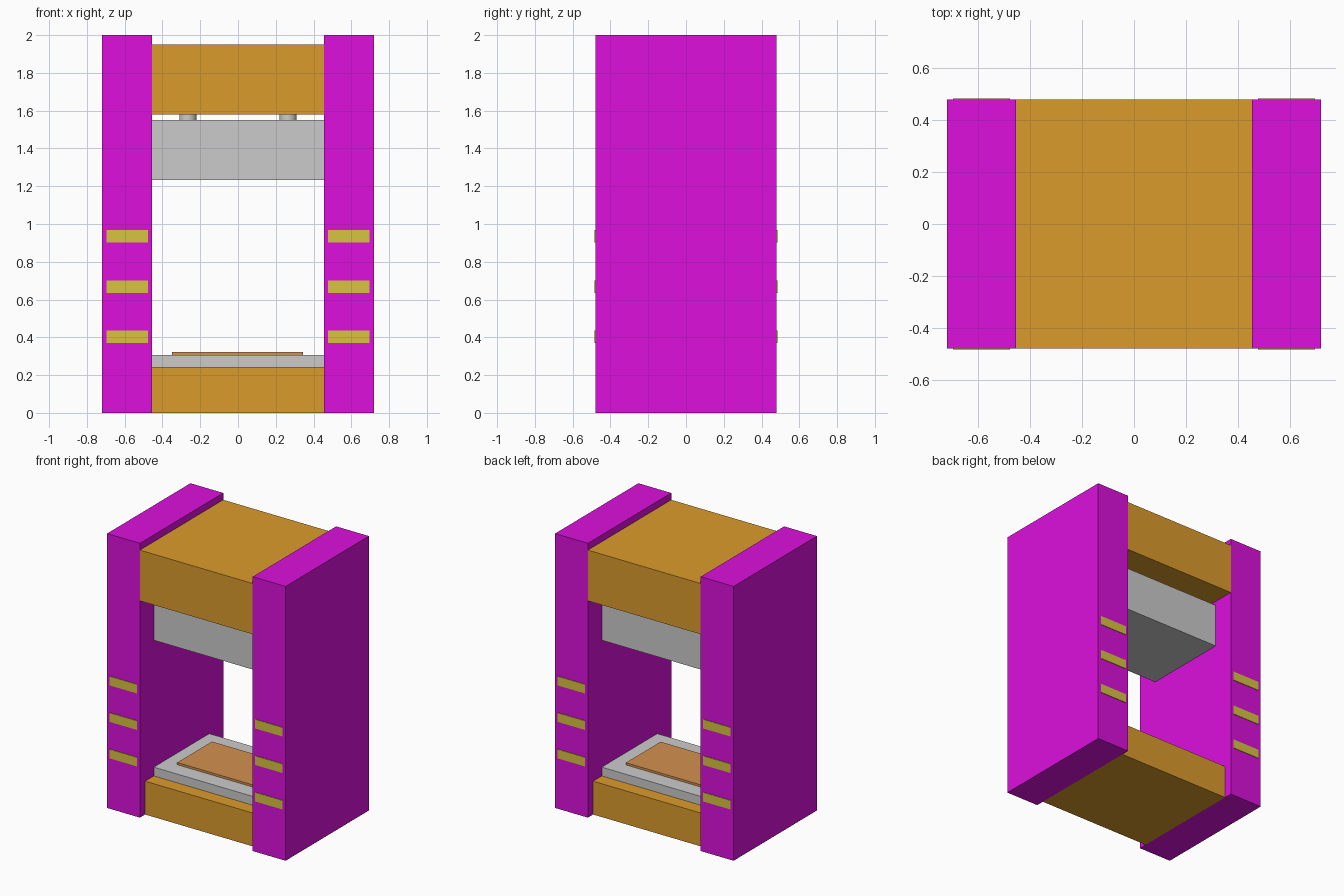
import bpy

if "Cube" in bpy.data.objects:
    bpy.data.objects.remove(bpy.data.objects["Cube"])


def material(name, rgb):
    m = bpy.data.materials.new(name)
    m.diffuse_color = (*rgb, 1)
    m.use_nodes = True
    m.node_tree.nodes["Principled BSDF"].inputs["Base Color"].default_value = m.diffuse_color
    return m


ORANGE = material("orange_paint", (0.71, 0.33, 0.025))
MAGENTA = material("magenta_paint", (0.72, 0.005, 0.72))
YELLOW = material("yellow_stripe", (0.68, 0.55, 0.05))
COPPER = material("copper_sheet", (0.65, 0.28, 0.08))


def box(name, x, y, z, mat=None):
    """Box from (min, max) extents on each axis."""
    bpy.ops.mesh.primitive_cube_add(
        size=1, location=[(a + b) / 2 for a, b in (x, y, z)])
    ob = bpy.context.object
    ob.name = name
    ob.scale = [b - a for a, b in (x, y, z)]
    bpy.ops.object.transform_apply(location=False, rotation=False, scale=True)
    if mat:
        ob.data.materials.append(mat)
    return ob


def mirrored(s, a, b):
    return tuple(sorted((s * a, s * b)))


# Fixed frame: crown on top, bed at the bottom
box("crown", (-0.455, 0.455), (-0.48, 0.48), (1.58, 1.95), ORANGE)
box("bed", (-0.455, 0.455), (-0.42, 0.42), (0, 0.243), ORANGE)

# Bolster plate, workpiece and moving slide
box("bolster", (-0.455, 0.455), (-0.32, 0.32), (0.243, 0.307))
box("workpiece", (-0.35, 0.345), (-0.2, 0.2), (0.307, 0.323), COPPER)
box("slide", (-0.455, 0.455), (-0.32, 0.32), (1.232, 1.55))

for side, s in (("left", -1), ("right", 1)):
    # Upright columns
    box(f"{side}_column", mirrored(s, 0.455, 0.72), (-0.48, 0.48), (0, 2), MAGENTA)

    # Ram rods joining slide to crown
    bpy.ops.mesh.primitive_cylinder_add(
        vertices=24, radius=0.046, depth=0.07, location=(s * 0.265, 0, 1.565))
    rod = bpy.context.object
    rod.name = f"{side}_ram_rod"
    bpy.ops.object.shade_smooth_by_angle()

    # Warning stripes on the front and back of each column
    for face, f in (("front", -1), ("back", 1)):
        for i in range(3):
            z = 0.402 + i * 0.266
            box(f"{side}_{face}_stripe_{i + 1}", mirrored(s, 0.477, 0.697),
                mirrored(f, 0.475, 0.484), (z - 0.033, z + 0.033), YELLOW)
